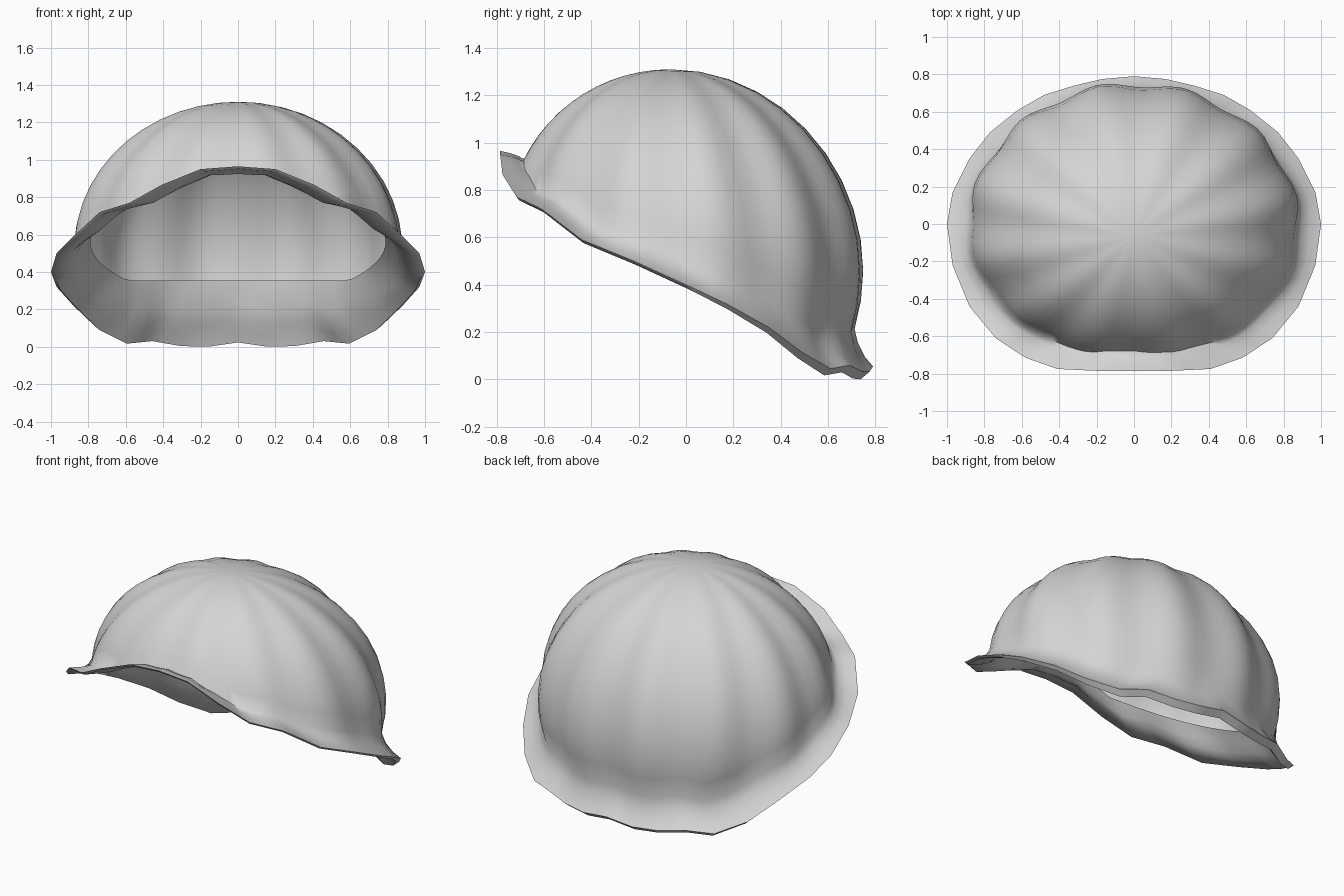
import bpy, bmesh, math
from mathutils import Vector

cube = bpy.data.objects.get("Cube")
if cube:
    bpy.data.objects.remove(cube, do_unlink=True)

# Half of the brim edge, from front centre round to back centre
HALF = [(0, -.785, .965), (.2, -.785, .95), (.41, -.775, .865), (.58, -.715, .77),
        (.74, -.61, .72), (.88, -.44, .59), (.97, -.22, .5), (1, 0, .4),
        (.97, .17, .32), (.88, .35, .22), (.77, .49, .115), (.62, .61, .045),
        (.48, .69, .06), (.32, .74, .035), (.17, .775, .032), (0, .79, .055)]
loop = HALF + [(-x, y, z) for x, y, z in HALF[-2:0:-1]]
RX, RY, RZ, MID = .88, .76, .81, .5
PLEATS, ROWS, STEPS = 12, 12, 3

# Subdivide the brim edge so the pleats have enough columns
rim = []
for i, p in enumerate(loop):
    a, b = Vector(p), Vector(loop[(i + 1) % len(loop)])
    rim += [a.lerp(b, k / STEPS) for k in range(STEPS)]


def dome_point(angle, phi, pleat=0.0, inset=0.0):
    """Point on the crown; phi runs down from the apex, pleats ripple round it."""
    k = 1 - inset - pleat * math.cos(PLEATS * (angle + .05))
    s, c = math.sin(phi) * k, math.cos(phi)
    return Vector((RX * s * math.cos(angle),
                   RY * s * math.sin(angle) - .015 - .05 * c, MID + RZ * c))


def phi_at(z):
    return math.acos(max(-1, min(1, (z - MID) / RZ)))


columns = []
for r in rim:
    angle = math.atan2(r.y / .79, r.x)
    front, back = max(0, -math.sin(angle)), max(0, math.sin(angle))
    joint_z = r.z + .11 + .06 * back - .15 * front ** 3
    end = phi_at(joint_z)
    # Crown
    col = []
    for j in range(1, ROWS + 1):
        t = j / ROWS
        col.append(dome_point(angle, end * t, .026 * (1 - .5 * t ** 4)))
    # Flared brim
    joint = col[-1]
    bend = joint.lerp(r, .2)
    bend.z = joint.z + (r.z - joint.z) * .65
    flare = [joint.lerp(bend, t).lerp(bend.lerp(r, t), t) for t in (.35, .7)]
    col += flare + [r]
    # Underside follows the brim as a thin sheet, then rises to an inner lip
    shrink = .985 - .035 * back
    col.append(Vector((r.x * shrink, r.y * shrink, r.z - .014 - .018 * back)))
    col += [Vector((p.x * .965, p.y * .965, p.z - .012)) for p in reversed(flare)]
    col.append(dome_point(angle, phi_at(joint_z), 0, .05))
    lip_z = max(.355, .57 - .33 * math.sin(angle), joint_z + .03)
    col.append(dome_point(angle, phi_at(lip_z), 0, .1))
    columns.append(col)

# Skin the columns
bm = bmesh.new()
apex = bm.verts.new((0, -.065, MID + RZ))
grid = [[bm.verts.new(p) for p in col] for col in columns]
for i, a in enumerate(grid):
    b = grid[(i + 1) % len(grid)]
    bm.faces.new((apex, a[0], b[0]))
    for j in range(len(a) - 1):
        bm.faces.new((a[j], a[j + 1], b[j + 1], b[j]))
bmesh.ops.recalc_face_normals(bm, faces=bm.faces)
mesh = bpy.data.meshes.new("pleated_cap")
bm.to_mesh(mesh)
bm.free()
cap = bpy.data.objects.new("pleated_cap", mesh)
bpy.context.collection.objects.link(cap)

# Plain grey material
grey = bpy.data.materials.new("light_grey")
grey.use_nodes = True
grey.diffuse_color = (.66, .66, .66, 1)
grey.node_tree.nodes["Principled BSDF"].inputs["Base Color"].default_value = (.66, .66, .66, 1)
mesh.materials.append(grey)

bpy.context.view_layer.objects.active = cap
cap.select_set(True)
bpy.ops.object.shade_smooth_by_angle(angle=math.radians(60))
